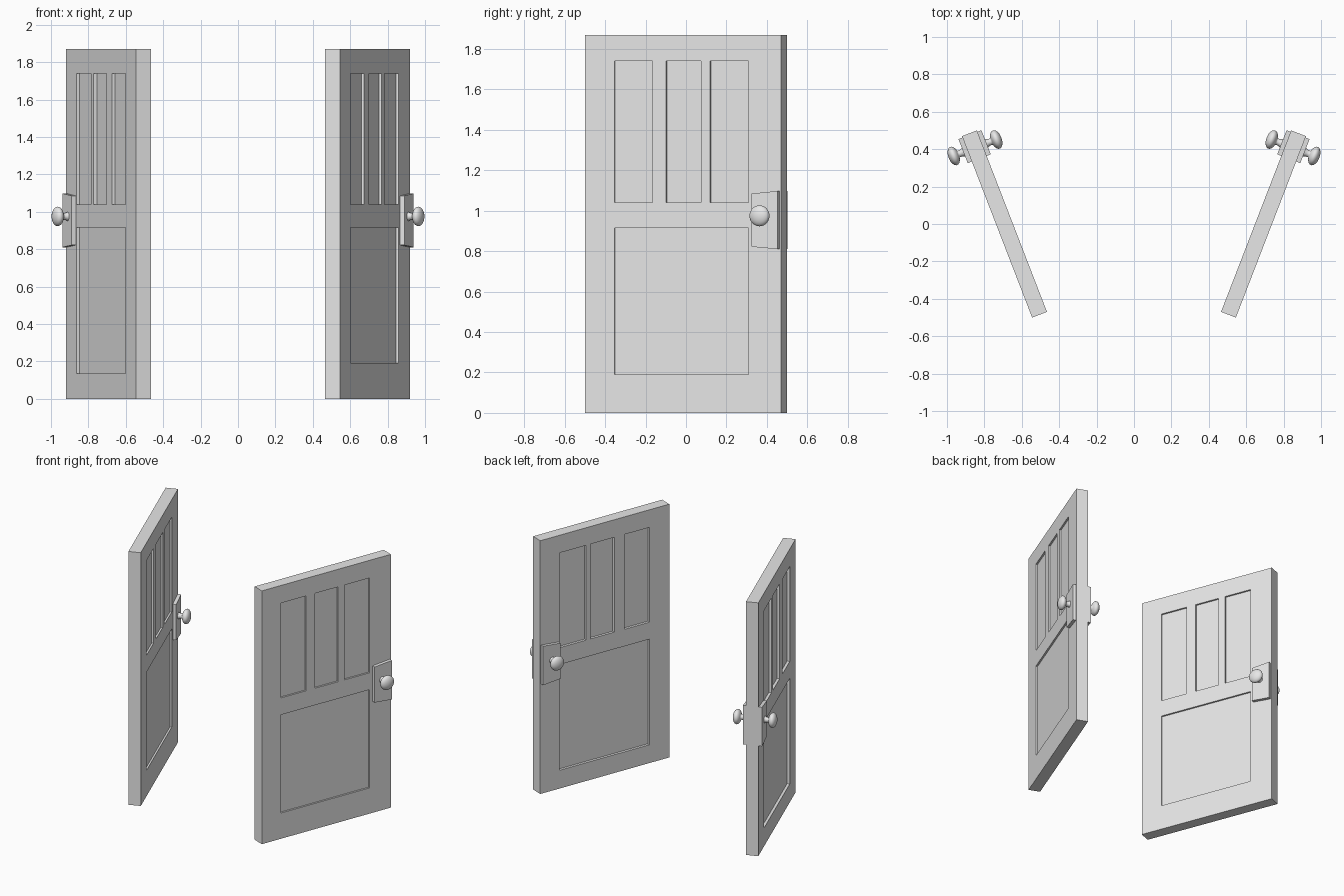
import bpy, bmesh, math

if "Cube" in bpy.data.objects:
    bpy.data.objects.remove(bpy.data.objects["Cube"])

grey = bpy.data.materials.new("light_grey")
grey.diffuse_color = (0.8, 0.8, 0.8, 1)
grey.use_nodes = True
grey.node_tree.nodes["Principled BSDF"].inputs["Base Color"].default_value = grey.diffuse_color

L, T, H = 1.04, 0.085, 1.87          # door length, thickness, height


def finish(name, bm, smooth=False):
    """Turn a bmesh into a shared mesh with the grey material."""
    bmesh.ops.recalc_face_normals(bm, faces=bm.faces)
    me = bpy.data.meshes.new(name)
    bm.to_mesh(me)
    bm.free()
    me.materials.append(grey)
    if smooth:
        me.shade_smooth()
    return me


def prism(bm, outline, y0, y1):
    """Extrude an (x, z) outline from y0 to y1."""
    face = bm.faces.new([bm.verts.new((x, y0, z)) for x, z in outline])
    ext = bmesh.ops.extrude_face_region(bm, geom=[face], use_keep_orig=True)["geom"]
    for v in ext:
        if isinstance(v, bmesh.types.BMVert):
            v.co.y = y1


def rect(x0, x1, z0, z1):
    return [(x0, z0), (x1, z0), (x1, z1), (x0, z1)]


# door slab: length along local x, thickness along local y
bm = bmesh.new()
prism(bm, rect(-L / 2, L / 2, 0, H), -T / 2, T / 2)
slab_mesh = finish("door_slab", bm)

# recessed panels: three tall ones over one wide one, on each side
bm = bmesh.new()
sides = [
    (-1, 0.013, 0.19, [(-0.364, -0.162), (-0.09, 0.095), (0.145, 0.349)]),
    (1, 0.019, 0.135, [(-0.36, -0.16), (-0.077, 0.113), (0.15, 0.366)]),
]
for s, depth, low, columns in sides:
    y0, y1 = s * (T / 2 - depth), s * (T / 2 + 0.05)
    for a, b in columns:
        prism(bm, rect(a, b, 1.04, 1.74), y0, y1)
    prism(bm, rect(columns[0][0], columns[2][1], low, 0.915), y0, y1)
cutter_mesh = finish("panel_cutter", bm)


# lock plate: slightly taller towards the door edge
def plate_mesh(s):
    bm = bmesh.new()
    prism(bm, [(0.374, 0.822), (0.512, 0.81), (0.512, 1.098), (0.374, 1.085)],
          s * (T / 2 - 0.003), s * 0.066)
    return finish("lock_plate", bm)


# knob: flared neck and flattened ball, turned around local y
def knob_mesh(s):
    cx, cz, cy = 0.437, 0.975, 0.122
    profile = [(0.026, 0.06), (0.019, 0.078), (0.018, 0.09)]
    for i in range(13):
        a = math.radians(158) * (1 - i / 12)
        profile.append((0.052 * math.sin(a), cy + 0.029 * math.cos(a)))
    bm = bmesh.new()
    vs = [bm.verts.new((cx + r, s * y, cz)) for r, y in profile]
    es = [bm.edges.new(p) for p in zip(vs, vs[1:])]
    bmesh.ops.spin(bm, geom=vs + es, cent=(cx, 0, cz), axis=(0, 1, 0),
                   angle=math.tau, steps=28)
    bmesh.ops.remove_doubles(bm, verts=bm.verts, dist=0.0002)
    # outward normals on the open-ended turned shape
    me = finish("knob", bm, True)
    return me


plates = {s: plate_mesh(s) for s in (-1, 1)}
knobs = {s: knob_mesh(s) for s in (-1, 1)}

# two doors swung open symmetrically
for label, side in (("left", -1), ("right", 1)):
    def place(name, mesh):
        ob = bpy.data.objects.new(f"{label}_{name}", mesh)
        bpy.context.collection.objects.link(ob)
        ob.location = (side * 0.6925, 0, 0)
        ob.rotation_euler.z = math.radians(90 - side * 21.14)
        return ob

    door = place("door", slab_mesh)
    cutter = place("panel_cutter", cutter_mesh)
    cutter.hide_render = True
    cutter.hide_viewport = True
    cut = door.modifiers.new("panels", "BOOLEAN")
    cut.operation, cut.solver, cut.object = "DIFFERENCE", "EXACT", cutter
    for s, face in ((-1, "right"), (1, "left")):
        place(f"lock_plate_{face}_face", plates[s])
        place(f"knob_{face}_face", knobs[s])
